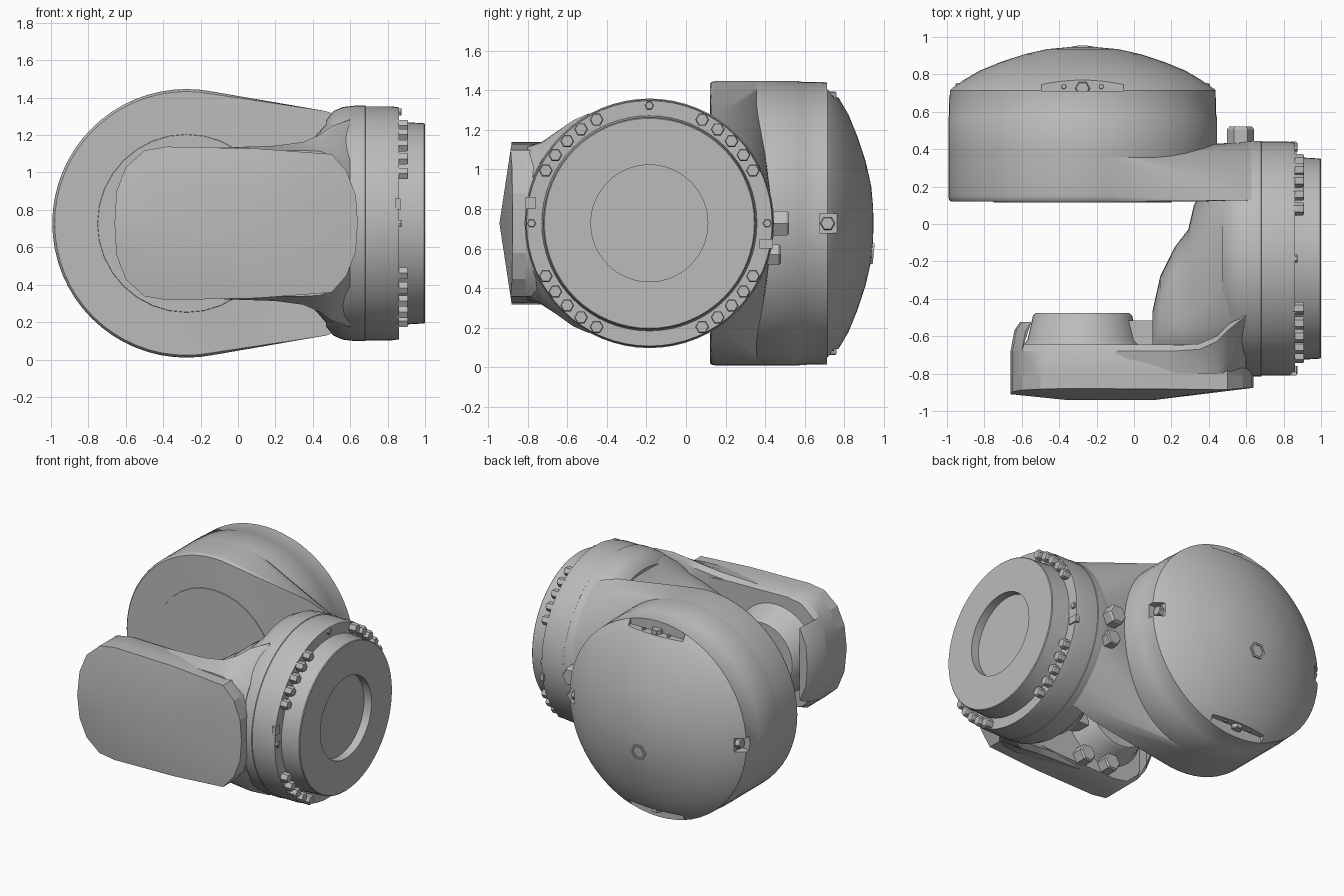
import bpy, bmesh, math
from mathutils import Vector

if "Cube" in bpy.data.objects:
    bpy.data.objects.remove(bpy.data.objects["Cube"], do_unlink=True)

# One cast-metal grey
grey = bpy.data.materials.new("cast grey")
grey.use_nodes = True
grey.diffuse_color = (0.5, 0.5, 0.5, 1)
grey.node_tree.nodes["Principled BSDF"].inputs["Base Color"].default_value = (0.5, 0.5, 0.5, 1)

MID = 0.728         # height of all main axes
DRUM_X = -0.275     # drum axis, along y
DRUM_R = 0.718
FLANGE_Y = -0.185   # flange axis, along x
FLANGE_R = 0.63


def finish(name, bm, smooth=35):
    bmesh.ops.remove_doubles(bm, verts=bm.verts, dist=0.0005)
    bmesh.ops.recalc_face_normals(bm, faces=bm.faces)
    mesh = bpy.data.meshes.new(name)
    bm.to_mesh(mesh)
    bm.free()
    mesh.materials.append(grey)
    ob = bpy.data.objects.new(name, mesh)
    bpy.context.collection.objects.link(ob)
    bpy.ops.object.select_all(action='DESELECT')
    ob.select_set(True)
    bpy.context.view_layer.objects.active = ob
    if smooth:
        bpy.ops.object.shade_smooth_by_angle(angle=math.radians(smooth))
    return ob


def skin(name, rings, smooth=35):
    """Join equal-length rings of points and cap both ends."""
    bm = bmesh.new()
    vs = [[bm.verts.new(p) for p in ring] for ring in rings]
    n = len(vs[0])
    for a, b in zip(vs, vs[1:]):
        for i in range(n):
            j = (i + 1) % n
            bm.faces.new((a[i], a[j], b[j], b[i]))
    bm.faces.new(vs[0])
    bm.faces.new(vs[-1])
    return finish(name, bm, smooth)


def lathe(name, origin, axis, profile, sides=64, smooth=35):
    """Turn (distance along axis, radius) pairs around an axis."""
    rot = Vector(axis).to_track_quat('Z', 'Y').to_matrix()
    rings = []
    for d, r in profile:
        rings.append([Vector(origin) + rot @ Vector((r * math.cos(t), r * math.sin(t), d))
                      for t in (2 * math.pi * i / sides for i in range(sides))])
    return skin(name, rings, smooth)


def hull(name, points, smooth=35):
    bm = bmesh.new()
    for p in points:
        bm.verts.new(p)
    res = bmesh.ops.convex_hull(bm, input=bm.verts)
    loose = {v for v in res["geom_interior"] + res["geom_unused"]
             if isinstance(v, bmesh.types.BMVert)}
    bmesh.ops.delete(bm, geom=list(loose), context='VERTS')
    bmesh.ops.dissolve_limit(bm, angle_limit=0.01, verts=bm.verts, edges=bm.edges)
    return finish(name, bm, smooth)


def box(name, lo, hi):
    return hull(name, [(x, y, z) for x in (lo[0], hi[0]) for y in (lo[1], hi[1])
                       for z in (lo[2], hi[2])], 0)


def bolt(name, origin, axis, r, h):
    return lathe(name, origin, axis, [(-0.03, r), (h * 0.85, r), (h, r * 0.85)], 6, 0)


def arc(x, r, keep, n=96):
    """Points of the flange circle at x whose y passes a test."""
    pts = [(x, FLANGE_Y + r * math.cos(t), MID + r * math.sin(t))
           for t in (2 * math.pi * i / n for i in range(n))]
    return [p for p in pts if keep(p[1])]


# Rear drum with domed cover
drum = lathe("rear_drum", (DRUM_X, 0, MID), (0, 1, 0),
             [(0.3, 0.71), (0.35, DRUM_R), (0.57, DRUM_R), (0.575, 0.715), (0.715, 0.712),
              (0.725, 0.702), (0.77, 0.635), (0.82, 0.55), (0.865, 0.44), (0.908, 0.31),
              (0.935, 0.19), (0.945, 0.08), (0.946, 0.03)], 64)


def notch(lo, hi):
    """Cut a box-shaped pocket out of the drum."""
    cutter = box("rim_cutter", lo, hi)
    cutter.hide_render = True
    cutter.hide_viewport = True
    mod = drum.modifiers.new("rim_notch", 'BOOLEAN')
    mod.operation = 'DIFFERENCE'
    mod.object = cutter
    mod.solver = 'EXACT'


# Rim pockets: wide flats above and below, small ones at the sides
for s in (1, -1):
    z0, z1 = sorted((MID + s * 0.635, MID + s * 0.8))
    notch((DRUM_X - 0.22, 0.712, z0), (DRUM_X + 0.22, 0.9, z1))
    bolt("rim_screw", (DRUM_X, 0.725, MID + s * 0.63), (0, 0, s), 0.04, 0.035)
    for dx in (-0.1, 0.1):
        bolt("rim_pin", (DRUM_X + dx, 0.735, MID + s * 0.63), (0, 0, s), 0.014, 0.015)
    x0, x1 = sorted((DRUM_X + s * 0.645, DRUM_X + s * 0.8))
    notch((x0, 0.675, MID - 0.05), (x1, 0.9, MID + 0.05))
    bolt("side_screw", (DRUM_X + s * 0.64, 0.715, MID), (s, 0, 0), 0.038, 0.04)
lathe("dome_plug", (DRUM_X, 0.93, 0.575), (0, 1, -0.1),
      [(-0.02, 0.06), (0.018, 0.06), (0.018, 0.045), (0.01, 0.045)], 6, 0)

# Rear arm: drum plate tapering into the flange
plate = [(DRUM_X + r * math.cos(t), y, MID + r * math.sin(t))
         for y, r in ((0.12, 0.705), (0.13, 0.714), (0.15, DRUM_R), (0.355, DRUM_R))
         for t in (2 * math.pi * i / 64 for i in range(64))]
shoulder = [(0.47, y, MID + s * h) for y, h in ((0.125, 0.6), (0.2, 0.57), (0.28, 0.49))
            for s in (1, -1)]
hull("rear_arm", plate + shoulder + arc(0.64, 0.625, lambda y: y > 0.12))
lathe("rear_arm_inner_disc", (DRUM_X, 0, MID), (0, 1, 0), [(0.115, 0.475), (0.13, 0.48)], 32)

# Output flange, seat and tool face with shallow bore
lathe("flange", (0, FLANGE_Y, MID), (1, 0, 0),
      [(0.47, 0.55), (0.51, 0.6), (0.56, 0.622), (0.63, FLANGE_R), (0.68, FLANGE_R),
       (0.683, 0.626), (0.82, 0.626), (0.86, 0.62)], 64)
lathe("tool_face", (0, FLANGE_Y, MID), (1, 0, 0),
      [(0.84, 0.545), (0.91, 0.54), (0.995, 0.535), (1.0, 0.53),
       (1.0, 0.295), (0.94, 0.295)], 64)

# Flange bolts: four groups of five, plus dowels between groups
for quarter in range(4):
    for k in range(-2, 3):
        a = math.radians(45 + 90 * quarter + 9 * k)
        bolt("flange_bolt", (0.86, FLANGE_Y + 0.587 * math.cos(a), MID + 0.587 * math.sin(a)),
             (1, 0, 0), 0.035, 0.05)
    a = math.radians(90 * quarter)
    if quarter != 3:
        bolt("flange_dowel", (0.86, FLANGE_Y + 0.595 * math.cos(a), MID + 0.595 * math.sin(a)),
             (1, 0, 0), 0.022, 0.015)
box("flange_key", (0.84, -0.81, 0.8), (0.87, -0.76, 0.86))
box("flange_key_rear", (0.84, 0.37, 0.6), (0.87, 0.44, 0.65))

# Bridge between the arms: (x, y low, y high, half height)
bridge = [(0.1, -0.72, -0.46, 0.2), (0.14, -0.75, -0.28, 0.28), (0.22, -0.77, -0.12, 0.33),
          (0.29, -0.78, -0.03, 0.37), (0.32, -0.78, 0.1, 0.40), (0.40, -0.78, 0.24, 0.45),
          (0.47, -0.79, 0.36, 0.53), (0.54, -0.80, 0.42, 0.61)]


def oval(x, y0, y1, h, n=48):
    """Rounded section of the bridge, boxier away from the flange."""
    e = 1.0 if x > 0.5 else 0.8
    ring = []
    for i in range(n):
        c, s = (f(2 * math.pi * i / n) for f in (math.cos, math.sin))
        ring.append((x, (y0 + y1) / 2 + (y1 - y0) / 2 * math.copysign(abs(c) ** e, c),
                     MID + h * math.copysign(abs(s) ** e, s)))
    return ring


skin("bridge", [oval(*b) for b in bridge], 50)

# Front arm outline (x, half height), mirrored about the middle
half = [(-0.66, 0.0), (-0.65, 0.17), (-0.60, 0.30), (-0.5, 0.39), (-0.38, 0.41),
        (0.1, 0.40), (0.5, 0.37), (0.58, 0.28), (0.63, 0.15), (0.64, 0.0)]
outline = half + [(x, -h) for x, h in half[1:-1]]


def shaped(y, k=1.0):
    return [(-0.01 + (x + 0.01) * k, y, MID + h * k) for x, h in outline]


hull("front_arm", shaped(-0.81) + shaped(-0.68) + shaped(-0.645, 0.96))

# Front arm root, flaring into the flange: (x, inner y, front, middle and inner half heights)
root = []
for x, y, low, mid, h in [(-0.1, -0.65, 0.39, 0.4, 0.405), (0.2, -0.65, 0.39, 0.405, 0.415),
                          (0.35, -0.64, 0.39, 0.41, 0.435), (0.44, -0.6, 0.385, 0.41, 0.475),
                          (0.5, -0.54, 0.36, 0.405, 0.52), (0.6, -0.46, 0.18, 0.32, 0.555)]:
    side = [(-0.8, low), (-0.73, mid), (y - 0.03, h), (y, h - 0.03)]
    root.append([(x, a, MID + b) for a, b in side] + [(x, a, MID - b) for a, b in side[::-1]])
skin("front_arm_root", root, 40)

# Pillow-shaped front cover
crown = [(x, -0.94 + 0.06 * abs(h) / 0.41 + (0.03 if x < -0.55 else 0.065 if x > 0.55 else 0)
          * (1 - abs(h) / 0.41), MID + h) for x, h in outline]
hull("front_cover", shaped(-0.805) + crown + [(-0.35, -0.942, MID), (0.1, -0.942, MID)], 15)

# Inner bearing boss, end lip, stop block and bolts on the front arm
lathe("bearing_boss", (DRUM_X, 0, MID), (0, 1, 0),
      [(-0.66, 0.33), (-0.62, 0.295), (-0.49, 0.265), (-0.475, 0.25)], 40)
lip = [(x, h) for x, h in outline if x < -0.55]
hull("front_arm_lip", [(x, -0.68, MID + h) for x, h in lip]
     + [(x + 0.02, -0.57, MID + h * 0.95) for x, h in lip]
     + [(x + 0.05, -0.525, MID + h * 0.88) for x, h in lip])
box("stop_block", (-0.04, -0.66, 0.56), (0.16, -0.515, 0.84))
for x, z in ((-0.08, 0.39), (-0.29, 0.4)):
    bolt("arm_bolt", (x, -0.64, z), (0, 1, 0), 0.065, 0.08)

# Bolts on the back of the neck
bolt("neck_bolt_upper", (0.57, 0.43, MID), (0, 1, 0), 0.072, 0.09)
bolt("neck_bolt_lower", (0.57, 0.41, 0.57), (0, 1, 0), 0.06, 0.07)
